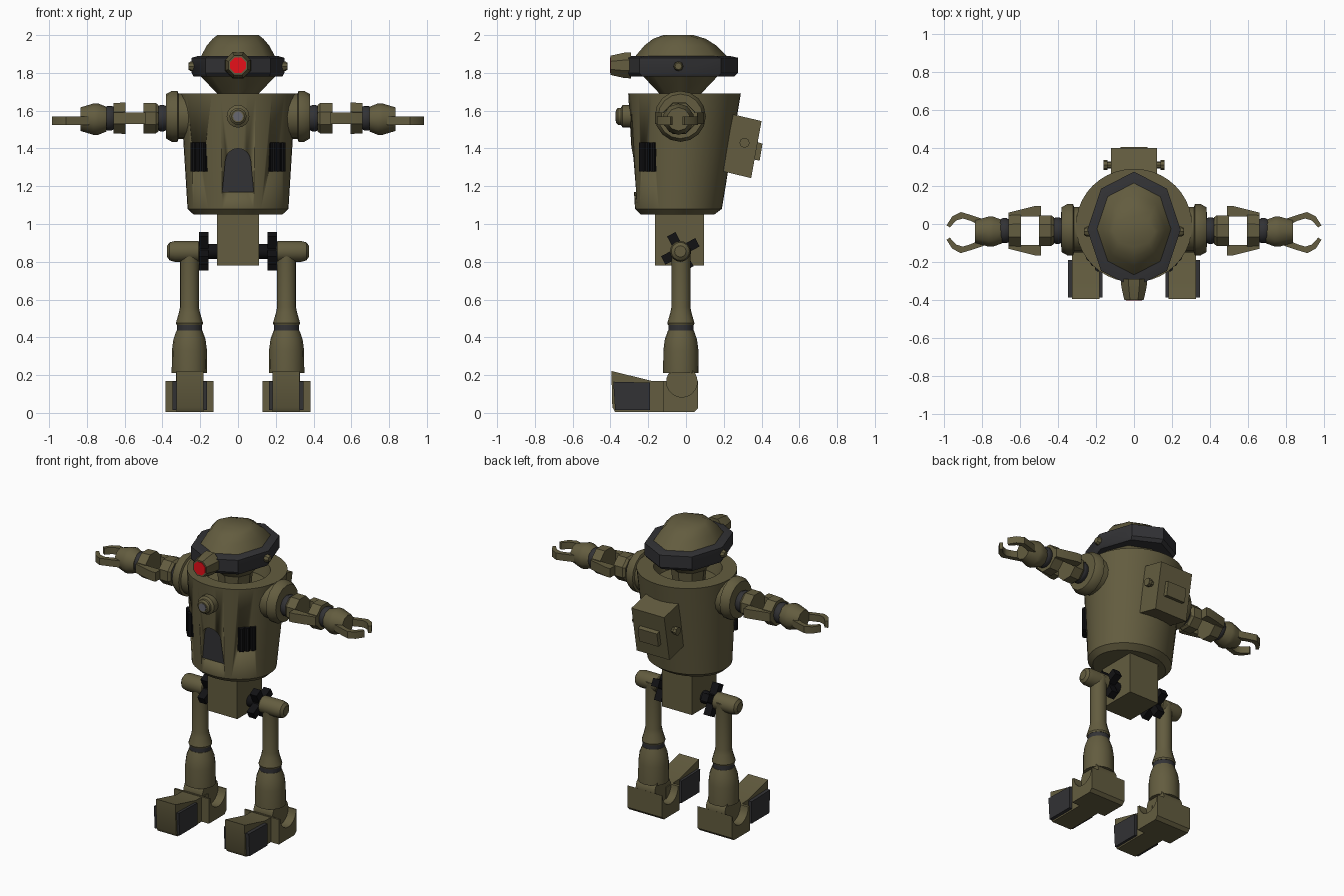
import bpy, bmesh, math
from mathutils import Matrix, Vector

if "Cube" in bpy.data.objects:
    bpy.data.objects.remove(bpy.data.objects["Cube"])

def material(name, rgb):
    m = bpy.data.materials.new(name)
    m.diffuse_color = (*rgb, 1)
    m.use_nodes = True
    m.node_tree.nodes["Principled BSDF"].inputs["Base Color"].default_value = m.diffuse_color
    return m

OLIVE = material("olive", (0.125, 0.108, 0.05))
DARK = material("dark_grey", (0.032, 0.032, 0.035))
BLACK = material("black", (0.006, 0.006, 0.007))
RED = material("red", (0.8, 0.005, 0.01))
GREY = material("grey", (0.14, 0.14, 0.16))
AXES = {'x': Matrix.Rotation(math.pi / 2, 4, 'Y'), 'y': Matrix.Rotation(math.pi / 2, 4, 'X'), 'z': Matrix()}

def finish(bm, name, mat, mirror, angle=35):
    bmesh.ops.recalc_face_normals(bm, faces=bm.faces)
    for f in bm.faces:
        f.smooth = True
    for e in bm.edges:
        e.smooth = e.calc_face_angle(0) < math.radians(angle)
    me = bpy.data.meshes.new(name)
    bm.to_mesh(me)
    bm.free()
    me.materials.append(mat)
    ob = bpy.data.objects.new(name, me)
    bpy.context.collection.objects.link(ob)
    if mirror:
        ob.modifiers.new("Mirror", 'MIRROR').use_mirror_merge = False
    return ob

def loft(name, rings, n=24, center=(0, 0, 0), axis='z', mat=OLIVE, mirror=False, phase=0, angle=35):
    """Rings are (radius, height) or (radius x, radius y, offset y, height)."""
    bm = bmesh.new()
    M = Matrix.Translation(center) @ AXES[axis]
    loops = []
    for r in rings:
        rx, ry, oy, h = r if len(r) == 4 else (r[0], r[0], 0, r[1])
        loops.append([bm.verts.new(M @ Vector((rx * math.cos(a), oy + ry * math.sin(a), h)))
                      for a in [2 * math.pi * (i + phase) / n for i in range(n)]])
    for a, b in zip(loops, loops[1:]):
        for i in range(n):
            j = (i + 1) % n
            bm.faces.new((a[i], a[j], b[j], b[i]))
    bm.faces.new(loops[0])
    bm.faces.new(loops[-1])
    return finish(bm, name, mat, mirror, angle)

def prism(name, pts, axis, lo, hi, mat=OLIVE, mirror=False):
    """Extrude a flat outline along an axis."""
    put = {'x': lambda a, b, t: (t, a, b), 'y': lambda a, b, t: (a, t, b), 'z': lambda a, b, t: (a, b, t)}[axis]
    bm = bmesh.new()
    A, B = [[bm.verts.new(put(a, b, t)) for a, b in pts] for t in (lo, hi)]
    bm.faces.new(A)
    bm.faces.new(B)
    for i in range(len(pts)):
        j = (i + 1) % len(pts)
        bm.faces.new((A[i], A[j], B[j], B[i]))
    return finish(bm, name, mat, mirror)

def box(name, center, size, mat=OLIVE, mirror=False, rot=Matrix()):
    bm = bmesh.new()
    bmesh.ops.create_cube(bm, size=1, matrix=Matrix.Translation(center) @ rot @ Matrix.Diagonal((*size, 1)))
    return finish(bm, name, mat, mirror)

# Head: eight-sided dome, band, tapered neck
loft("head_dome", [(.20, .25, -.025, 1.88), (.165, .19, -.03, 1.945), (.135, .14, -.035, 1.98), (.11, .08, -.04, 2.0)],
     8, angle=60)
loft("head_band", [(.235, .285, -.03, 1.78), (.245, .305, -.03, 1.80), (.245, .305, -.03, 1.88), (.21, .26, -.03, 1.89)],
     8, mat=DARK)
loft("neck", [(.10, 1.60), (.11, 1.69), (.20, .20, 0, 1.785)], 8, (0, -.03, 0))
loft("eye_housing", [(.075, .29), (.072, .33), (.055, .40)], 8, (0, 0, 1.84), 'y', phase=.5)
loft("eye_lens", [(.045, .36), (.045, .403)], 8, (0, 0, 1.84), 'y', RED, phase=.5)
loft("head_bolt", [(.026, .22), (.026, .25), (.018, .263)], 8, (0, -.04, 1.835), 'x', mirror=True)

# Torso with open recessed top
torso = loft("torso", [(.235, .195, -.045, 1.05), (.267, .23, -.04, 1.08), (.305, .298, -.008, 1.69),
                       (.21, .20, -.02, 1.69), (.19, .18, -.02, 1.60)], 40)
arch = [(-.083, 1.17), (.083, 1.17), (.068, 1.33)]
arch += [(.067 * math.cos(a), 1.335 + .065 * math.sin(a)) for a in [math.pi * i / 8 for i in range(1, 8)]]
arch += [(-.068, 1.33)]
turn = Matrix.Rotation(math.radians(-40), 4, 'Z')
vent_c = Vector((.212, -.205, 1.355))
cutters = [prism("panel_cutter", arch, 'y', -.45, -.25),
           box("vent_cutter", vent_c, (.06, .11, .155), mirror=True, rot=turn)]
for c in cutters:
    c.hide_render = True
    c.display_type = 'WIRE'
    mod = torso.modifiers.new("Cut", 'BOOLEAN')
    mod.operation = 'DIFFERENCE'
    mod.solver = 'EXACT'
    mod.object = c
prism("front_panel", arch, 'y', -.252, -.22, DARK)
box("vent_back", vent_c + turn @ Vector((-.022, 0, 0)), (.02, .11, .155), BLACK, True, turn)
for i in (-1, 0, 1):
    loft("vent_bar", [(.017, -.077), (.017, .077)], 10, vent_c + turn @ Vector((.0, .036 * i, 0)), 'z', BLACK, True)

# Chest knob
loft("chest_knob", [(.06, .27), (.06, .335), (.045, .345), (.045, .36), (.034, .37)], 16, (0, 0, 1.57), 'y')
loft("knob_center", [(.026, .35), (.026, .374)], 16, (0, 0, 1.57), 'y', GREY)

# Backpack
prism("backpack", [(.25, 1.58), (.40, 1.545), (.345, 1.243), (.19, 1.28)], 'x', -.12, .12)
prism("backpack_plate", [(.36, 1.44), (.405, 1.425), (.39, 1.335), (.34, 1.345)], 'x', -.07, .07)
loft("backpack_bolt", [(.018, .11), (.018, .138), (.027, .138), (.027, .16)], 8, (0, .31, 1.43), 'x', mirror=True)

# Shoulders and arms
Y, Z = -.035, 1.56
loft("shoulder", [(.12, .24), (.12, .315), (.135, .32), (.135, .35), (.118, .38)], 16, (0, -.03, 1.57), 'x', mirror=True)
loft("shoulder_joint", [(.06, .37), (.07, .395), (.07, .41), (.06, .43)], 16, (0, Y, Z), 'x', DARK, True)
loft("upper_arm", [(.075, .42), (.087, .435), (.087, .50)], 8, (0, Y, Z), 'x', mirror=True, phase=.5)
for s in (1, -1):
    prism("elbow_plate", [(.49, Y + s * .075), (.49, Y + s * .13), (.52, Y + s * .13), (.66, Y + s * .095),
                          (.66, Y + s * .06), (.595, Y + s * .075)], 'z', 1.53, 1.59, mirror=True)
    finger = [(.79, .07), (.85, .09), (.91, .108), (.955, .085), (.985, .038),
              (.968, .027), (.935, .063), (.90, .074), (.86, .062), (.79, .03)]
    prism("finger", [(x, Y - .01 + s * y) for x, y in finger], 'z', 1.525, 1.57, mirror=True)
loft("forearm", [(.09, .595), (.087, .66)], 8, (0, Y, Z), 'x', mirror=True, phase=.5)
loft("wrist", [(.055, .65), (.066, .67), (.066, .69), (.055, .71)], 16, (0, Y, Z), 'x', DARK, True)
loft("hand", [(.065, .695), (.083, .74), (.083, .765), (.062, .835)], 10, (0, Y - .005, Z - .005), 'x', mirror=True)

# Pelvis and hip joints
box("pelvis", (0, -.035, .925), (.22, .26, .29))
loft("hip_axle", [(.04, .10), (.04, .22)], 12, (0, -.03, .855), 'x', BLACK, True)
for k in (28, 118):
    box("hip_star", (.181, -.03, .855), (.05, .205, .05), BLACK, True, Matrix.Rotation(math.radians(k), 4, 'X'))
loft("hip_capsule", [(.05, .205), (.055, .21), (.055, .335), (.048, .362), (.03, .375)], 16, (0, -.03, .855), 'x',
     mirror=True)

# Legs
LX, LY = .257, -.027
loft("thigh", [(.055, .87), (.05, .82), (.05, .56), (.056, .53), (.072, .475), (.068, .465)], 16, (LX, LY, 0), mirror=True)
loft("knee_ring", [(.066, .47), (.066, .425)], 16, (LX, LY, 0), 'z', DARK, True)
loft("calf", [(.068, .437), (.085, .39), (.093, .33), (.094, .21)], 16, (LX, LY, 0), mirror=True)

# Feet: cradle-shaped heel, ankle drum, toe block, side plates
loft("ankle", [(.083, LX - .07), (.083, LX + .07)], 24, (0, -.022, .165), 'x', mirror=True)
cradle = [(-.022 + .082 * math.cos(a), .168 + .085 * math.sin(a))
          for a in [math.pi * i / 10 for i in range(20, 9, -1)]]
prism("heel", [(-.12, .005), (.045, .005), (.064, .025), (.064, .17)] + cradle + [(-.12, .17)],
      'x', LX - .127, LX + .127, mirror=True)
prism("toe", [(-.375, .005), (-.05, .005), (-.05, .165), (-.185, .17), (-.395, .222), (-.39, .03)],
      'x', LX - .075, LX + .068, mirror=True)
for a, b in ((.317, .348), (.165, .20)):
    prism("toe_plate", [(-.375, .015), (-.19, .015), (-.19, .16), (-.385, .165)], 'x', a, b, DARK, True)
